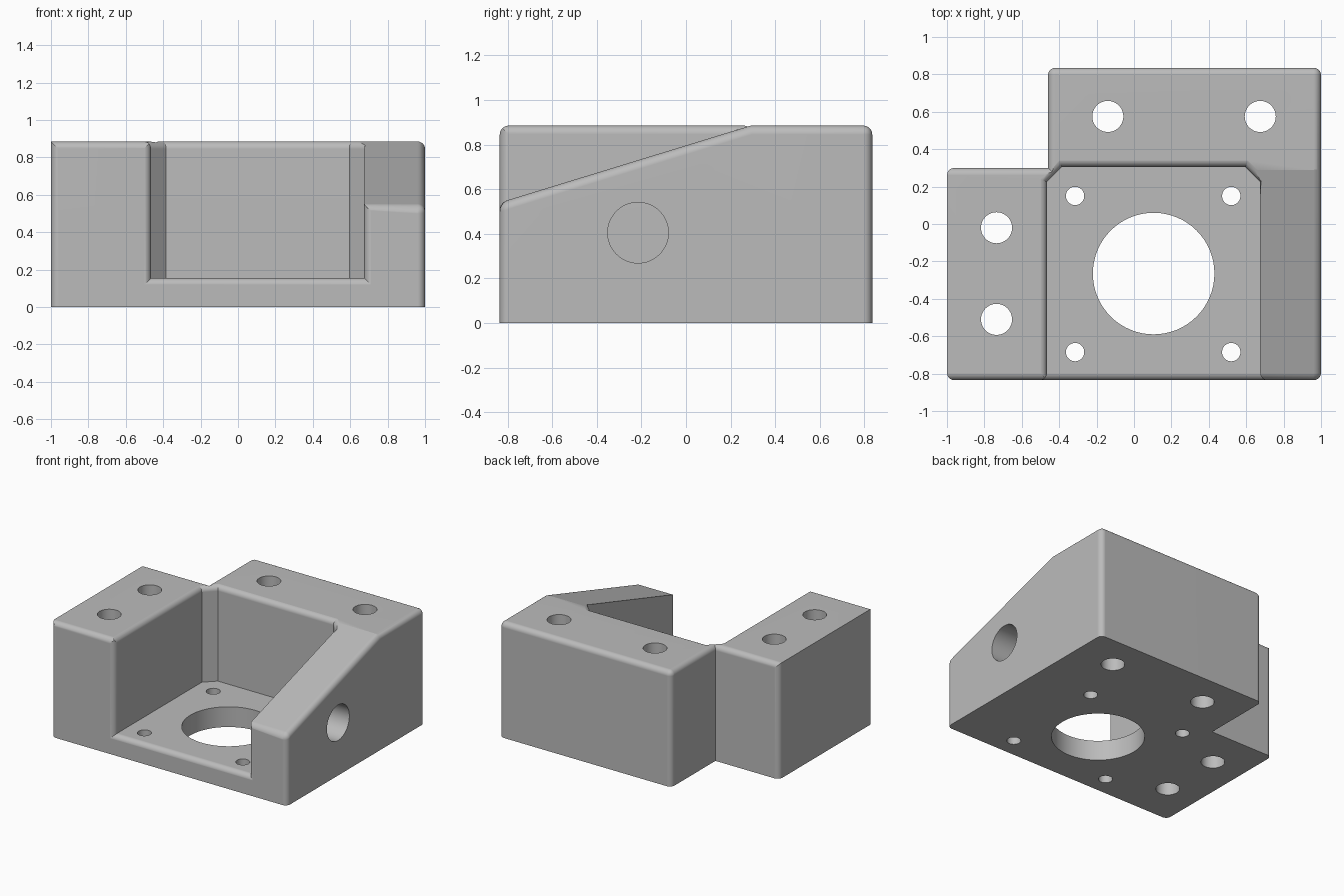
import bpy, bmesh, math
from mathutils import Matrix, Vector

if "Cube" in bpy.data.objects:
    bpy.data.objects.remove(bpy.data.objects["Cube"])

TOP, Y0, Y1 = 0.885, -0.835, 0.835
R = 0.04  # edge rounding


def make(name, bm):
    bmesh.ops.recalc_face_normals(bm, faces=bm.faces)
    me = bpy.data.meshes.new(name)
    bm.to_mesh(me)
    bm.free()
    ob = bpy.data.objects.new(name, me)
    bpy.context.collection.objects.link(ob)
    return ob


def prism(name, pts, depth):
    """Extrude a closed outline of 3D points along a vector."""
    bm = bmesh.new()
    f = bm.faces.new([bm.verts.new(p) for p in pts])
    ext = bmesh.ops.extrude_face_region(bm, geom=[f])["geom"]
    bmesh.ops.translate(bm, vec=depth,
                        verts=[v for v in ext if isinstance(v, bmesh.types.BMVert)])
    return make(name, bm)


def cylinder(name, centre, r, length, axis="Z"):
    bm = bmesh.new()
    rot = Matrix.Rotation(math.pi / 2, 4, "Y") if axis == "X" else Matrix()
    bmesh.ops.create_cone(bm, cap_ends=True, segments=64, radius1=r, radius2=r,
                          depth=length, matrix=Matrix.Translation(centre) @ rot)
    return make(name, bm)


def combine(ob, tool, op="DIFFERENCE"):
    mod = ob.modifiers.new("cut", "BOOLEAN")
    mod.operation, mod.object, mod.solver = op, tool, "EXACT"
    dg = bpy.context.evaluated_depsgraph_get()
    me = bpy.data.meshes.new_from_object(ob.evaluated_get(dg))
    ob.modifiers.clear()
    ob.data = me
    bpy.data.objects.remove(tool)


def round_edges(ob, rule):
    """Round the convex edges that pass the rule."""
    bm = bmesh.new()
    bm.from_mesh(ob.data)
    bmesh.ops.dissolve_limit(bm, angle_limit=0.02, verts=bm.verts, edges=bm.edges)
    edges = [e for e in bm.edges if len(e.link_faces) == 2 and e.is_convex
             and e.calc_face_angle() > 0.5 and rule(e.verts[0].co, e.verts[1].co)]
    bmesh.ops.bevel(bm, geom=edges, offset=R, segments=8, profile=0.5, affect="EDGES")
    bm.to_mesh(ob.data)
    bm.free()


# Outer L-shaped block with the sloped right arm
outline = [(-1, Y0), (1, Y0), (1, Y1), (-0.46, Y1), (-0.46, 0.3), (-1, 0.3)]
body = prism("motor_bracket", [(x, y, 0) for x, y in outline], (0, 0, TOP))
slope = (TOP - 0.54) / (0.29 - Y0)
ya, yb = Y0 - 0.4, 0.29 + 0.4
wedge = prism("slope_cutter", [(0.3, ya, 0.54 - 0.4 * slope), (0.3, yb, TOP + 0.4 * slope),
                               (0.3, ya, TOP + 0.4 * slope)], (1.5, 0, 0))
combine(body, wedge)


def outer_rule(a, b):
    on_bottom = a.z < 0.01 and b.z < 0.01
    sharp_left = a.x < -0.99 and b.x < -0.99 and a.z > 0.8 and b.z > 0.8
    hidden = abs(a.x - 0.3) < 0.01 and abs(b.x - 0.3) < 0.01
    return not (on_bottom or sharp_left or hidden)


round_edges(body, outer_rule)

# Motor pocket with a rounded rim, open to the front
e = 0.0005
mould = prism("pocket_mould", [(-1.5, Y0 - e, -0.5), (1.5, Y0 - e, -0.5),
                               (1.5, 1.5, -0.5), (-1.5, 1.5, -0.5)], (0, 0, TOP + e + 0.5))
pocket = [(-0.465, -1.5), (0.675, -1.5), (0.675, 0.225), (0.595, 0.305),
          (-0.385, 0.305), (-0.465, 0.225)]
combine(mould, prism("pocket_cutter", [(x, y, 0.155) for x, y in pocket], (0, 0, 1.5)))
round_edges(mould, lambda a, b: max(abs(a.x), abs(b.x)) < 1 and max(a.y, b.y) < 1)
combine(body, mould, "INTERSECT")

# Shaft hole, motor screw holes, mounting holes and side access hole
holes = [(0.105, -0.265, 0.325)]
holes += [(x, y, 0.049) for x in (-0.315, 0.52) for y in (-0.685, 0.15)]
holes += [(-0.735, -0.02, 0.083), (-0.735, -0.51, 0.083),
          (-0.14, 0.575, 0.083), (0.675, 0.575, 0.083)]
for x, y, r in holes:
    combine(body, cylinder("hole_cutter", (x, y, 0.4), r, 2))
combine(body, cylinder("side_hole_cutter", (1.0, -0.215, 0.405), 0.136, 1.0, "X"))

# Grey plastic
mat = bpy.data.materials.new("grey plastic")
mat.diffuse_color = (0.5, 0.5, 0.5, 1)
mat.use_nodes = True
mat.node_tree.nodes["Principled BSDF"].inputs["Base Color"].default_value = mat.diffuse_color
body.data.materials.clear()
body.data.materials.append(mat)
for p in body.data.polygons:
    p.material_index = 0

bpy.context.view_layer.objects.active = body
body.select_set(True)
bpy.ops.object.shade_smooth_by_angle(angle=math.radians(14))
wn = body.modifiers.new("weighted_normals", "WEIGHTED_NORMAL")
wn.keep_sharp = True
